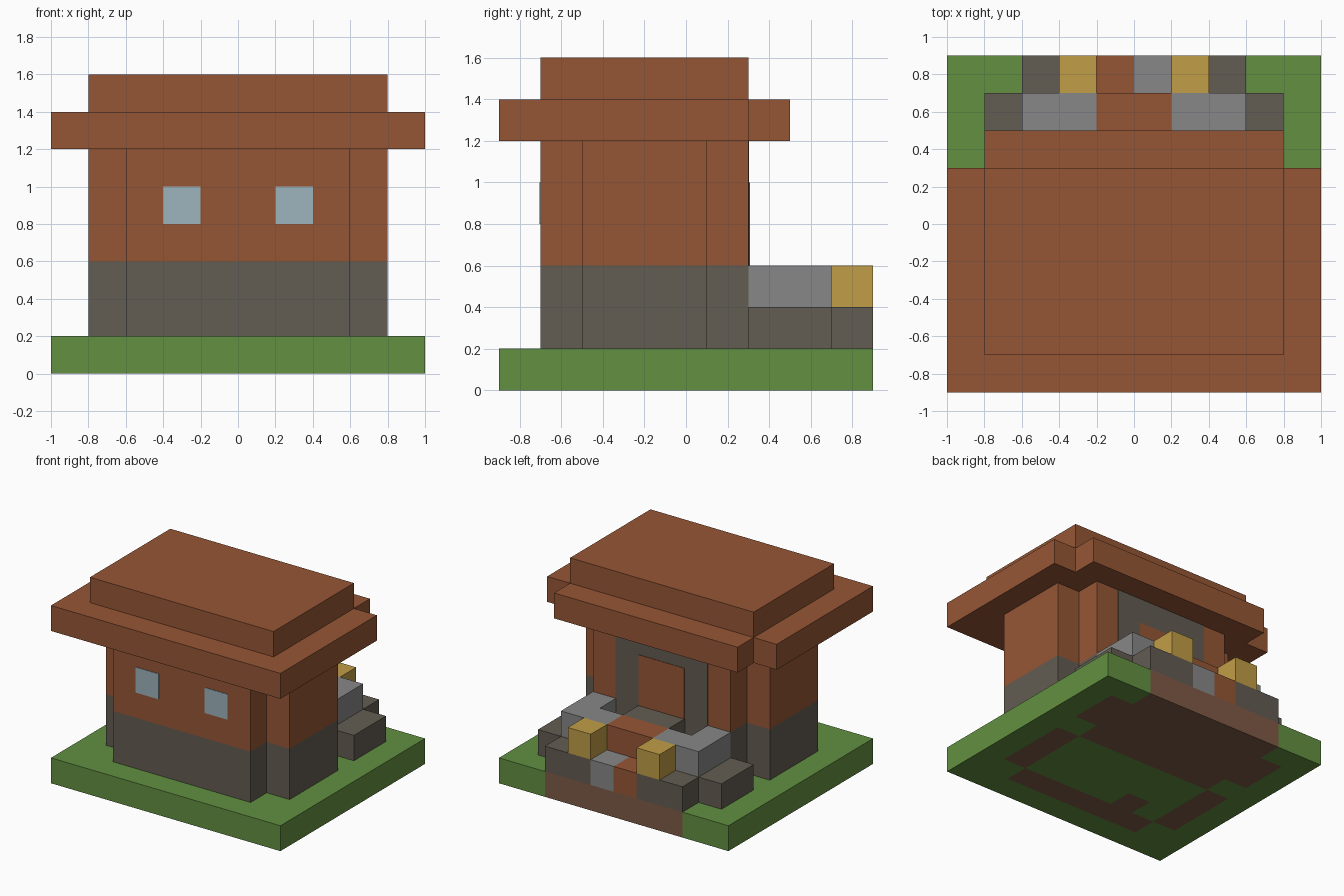
import bpy
import bmesh

cube = bpy.data.objects.get("Cube")
if cube:
    bpy.data.objects.remove(cube)


def linear(c):
    c /= 255
    return c / 12.92 if c <= 0.04045 else ((c + 0.055) / 1.055) ** 2.4


def material(name, *rgb):
    m = bpy.data.materials.new(name)
    colour = [linear(c) for c in rgb] + [1]
    m.diffuse_color = colour
    m.use_nodes = True
    m.node_tree.nodes["Principled BSDF"].inputs["Base Color"].default_value = colour
    return m


GRASS = material("grass green", 98, 144, 65)
DIRT = material("dirt brown", 126, 90, 70)
WOOD = material("red wood", 150, 86, 53)
STONE = material("dark stone", 99, 93, 82)
PALE = material("light stone", 135, 135, 135)
GOLD = material("gold", 193, 157, 70)
GLASS = material("pale glass", 157, 180, 189)


def finish(name, bm, *mats):
    bmesh.ops.recalc_face_normals(bm, faces=bm.faces)
    mesh = bpy.data.meshes.new(name)
    bm.to_mesh(mesh)
    bm.free()
    for m in mats:
        mesh.materials.append(m)
    obj = bpy.data.objects.new(name, mesh)
    bpy.context.collection.objects.link(obj)
    return obj


def prism(name, mat, outline, z0, z1):
    """Extrude a plan outline from z0 up to z1."""
    bm = bmesh.new()
    face = bm.faces.new([bm.verts.new((x, y, z0)) for x, y in outline])
    top = bmesh.ops.extrude_face_region(bm, geom=[face], use_keep_orig=True)
    for v in top["geom"]:
        if isinstance(v, bmesh.types.BMVert):
            v.co.z = z1
    return finish(name, bm, mat)


def block(name, mat, x0, x1, y0, y1, z0, z1):
    return prism(name, mat, [(x0, y0), (x1, y0), (x1, y1), (x0, y1)], z0, z1)


def mirrored(half):
    """Complete a plan outline from its +x half."""
    return half + [(-x, y) for x, y in reversed(half)]


# Ground slab: soil shows wherever something stands on it
def is_soil(x, y):
    x = abs(x)
    front_wall = x < 0.6 and -0.7 < y < -0.5
    side_wall = 0.6 < x < 0.8 and -0.5 < y < 0.1
    back_wall = x < 0.6 and 0.1 < y < 0.3
    terrace = x < 0.8 and 0.3 < y < 0.7
    low_steps = x < 0.6 and y > 0.7
    return front_wall or side_wall or back_wall or terrace or low_steps


bm = bmesh.new()
bmesh.ops.create_grid(bm, x_segments=10, y_segments=9, size=1)
for v in bm.verts:
    v.co.y *= 0.9
slab = bmesh.ops.extrude_face_region(bm, geom=bm.faces[:], use_keep_orig=True)
for v in slab["geom"]:
    if isinstance(v, bmesh.types.BMVert):
        v.co.z = 0.2
for f in bm.faces:
    c = f.calc_center_median()
    f.material_index = int(is_soil(c.x * 0.99, c.y * 0.99))
# One extra soil patch under the floor
for f in bm.faces:
    c = f.calc_center_median()
    if c.z < 0.01 and -0.4 < c.x < -0.2 and -0.5 < c.y < -0.3:
        f.material_index = 1
finish("ground", bm, GRASS, DIRT)

# House body with notched corners
body = mirrored([(0.6, -0.7), (0.6, -0.5), (0.8, -0.5), (0.8, 0.1), (0.6, 0.1), (0.6, 0.3)])
prism("foundation", STONE, body, 0.2, 0.6)
prism("walls", WOOD, body, 0.6, 1.2)

# Roof with a narrower porch overhang at the back
eaves = mirrored([(1, -0.9), (1, 0.3), (0.8, 0.3), (0.8, 0.5)])
prism("roof_eaves", WOOD, eaves, 1.2, 1.4)
block("roof_top", WOOD, -0.8, 0.8, -0.7, 0.3, 1.4, 1.6)

# Door and its stone surround
block("door_surround", STONE, -0.4, 0.4, 0.3, 0.304, 0.6, 1.2)
block("door", WOOD, -0.2, 0.2, 0.3, 0.308, 0.6, 1.0)

# Terrace and steps
terrace = mirrored([(0.8, 0.3), (0.8, 0.7), (0.6, 0.7), (0.6, 0.9), (0.2, 0.9), (0.2, 0.7)])
prism("terrace", STONE, terrace, 0.2, 0.4)
block("low_step_wood", WOOD, -0.2, 0, 0.7, 0.9, 0.2, 0.4)
block("low_step_stone", PALE, 0, 0.2, 0.7, 0.9, 0.2, 0.4)
block("upper_step", WOOD, -0.2, 0.2, 0.5, 0.7, 0.4, 0.6)
block("landing", STONE, -0.2, 0.2, 0.3, 0.5, 0.4, 0.6)

# Paired parts: windows, side walls of the steps, gold lamps
corner = [(0.2, 0.5), (0.4, 0.5), (0.4, 0.3), (0.6, 0.3), (0.6, 0.7), (0.2, 0.7)]
for side, s in (("left", 1), ("right", -1)):
    prism(side + "_step_wall", PALE, [(s * x, y) for x, y in corner], 0.4, 0.6)
    x0, x1 = sorted((s * 0.2, s * 0.4))
    block(side + "_lamp", GOLD, x0, x1, 0.7, 0.9, 0.4, 0.6)
    block(side + "_window", GLASS, x0, x1, -0.704, -0.7, 0.8, 1.0)
